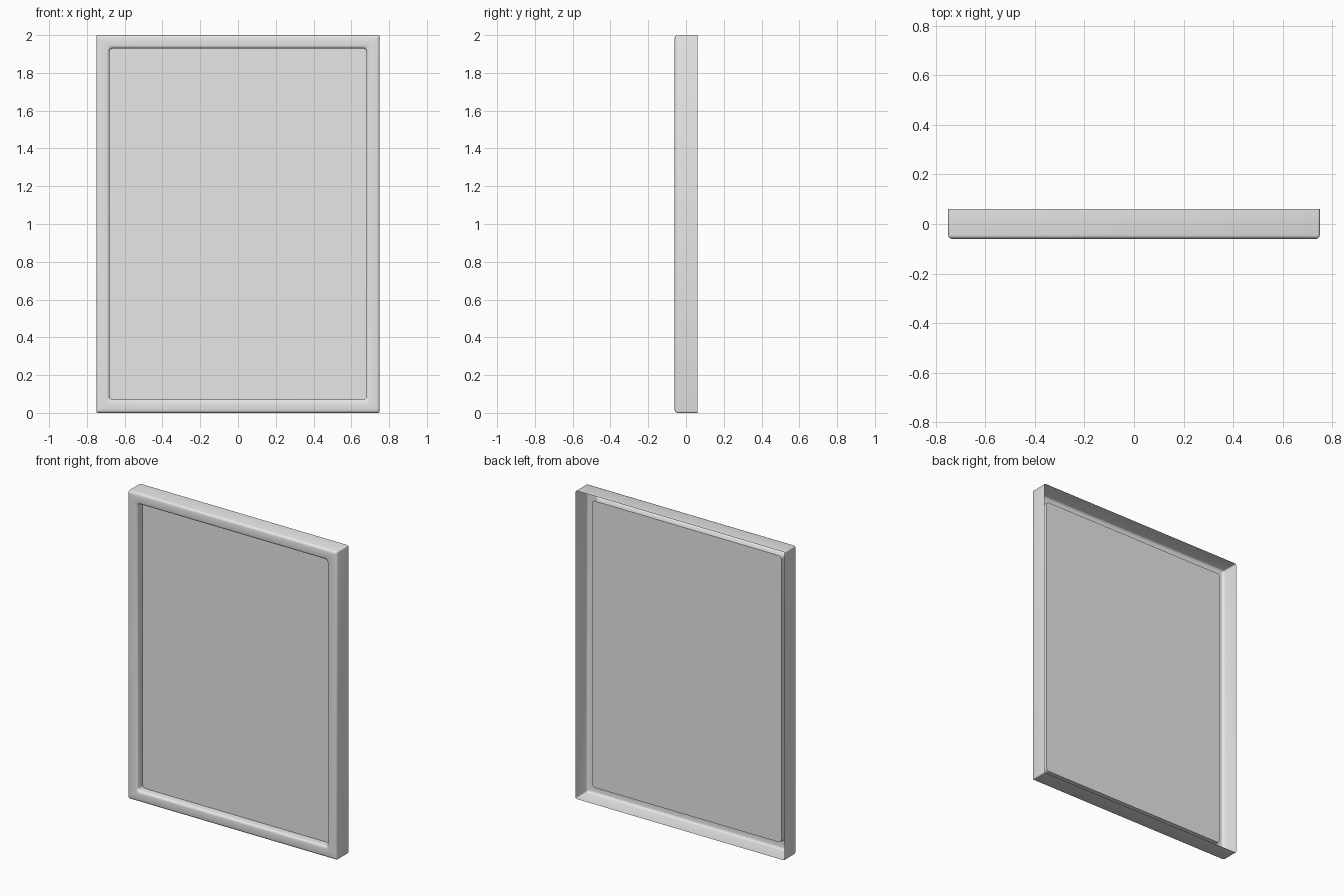
import bpy, bmesh, math

cube = bpy.data.objects.get("Cube")
if cube:
    bpy.data.objects.remove(cube, do_unlink=True)

HALF_W, HEIGHT = 0.75, 2.0
BACK, FRONT, PANEL_Y = 0.06, -0.06, -0.007
RIM, BEVEL = 0.07, 0.015

grey = bpy.data.materials.new("light grey")
grey.use_nodes = True
grey.diffuse_color = (0.8, 0.8, 0.8, 1)
grey.node_tree.nodes["Principled BSDF"].inputs["Base Color"].default_value = grey.diffuse_color


def ring(bm, inset, y, radius, steps=3):
    """Rounded rectangle of vertices, counter-clockwise from the front."""
    hw, hh = HALF_W - inset - radius, HEIGHT / 2 - inset - radius
    verts = []
    for k, (sx, sz) in enumerate([(1, 1), (-1, 1), (-1, -1), (1, -1)]):
        for s in range(steps + 1):
            a = math.pi / 2 * (k + s / steps)
            verts.append(bm.verts.new((sx * hw + radius * math.cos(a), y,
                                       HEIGHT / 2 + sz * hh + radius * math.sin(a))))
    return verts


def finish(bm, name):
    mesh = bpy.data.meshes.new(name)
    bm.to_mesh(mesh)
    bm.free()
    mesh.materials.append(grey)
    obj = bpy.data.objects.new(name, mesh)
    bpy.context.collection.objects.link(obj)
    bpy.ops.object.select_all(action='DESELECT')
    obj.select_set(True)
    bpy.context.view_layer.objects.active = obj
    bpy.ops.object.shade_smooth_by_angle(angle=math.radians(35))


# Frame shell: outer wall, rounded front rim, recess wall; open at the back
arc = [(BEVEL * (1 - math.cos(a)), FRONT + BEVEL * (1 - math.sin(a)))
       for a in (math.pi / 6 * i for i in range(4))]
profile = [(0, BACK)] + arc
profile += [(RIM - inset, y) for inset, y in reversed(arc)] + [(RIM, PANEL_Y)]

bm = bmesh.new()
rings = [ring(bm, inset, y, 0.008 if inset < RIM / 2 else 0.02) for inset, y in profile]
for a, b in zip(rings, rings[1:]):
    for i in range(len(a)):
        j = (i + 1) % len(a)
        bm.faces.new((a[i], a[j], b[j], b[i]))
finish(bm, "frame")

# Flat panel closing the recess
bm = bmesh.new()
bm.faces.new(ring(bm, RIM, PANEL_Y, 0.02))
finish(bm, "panel")
